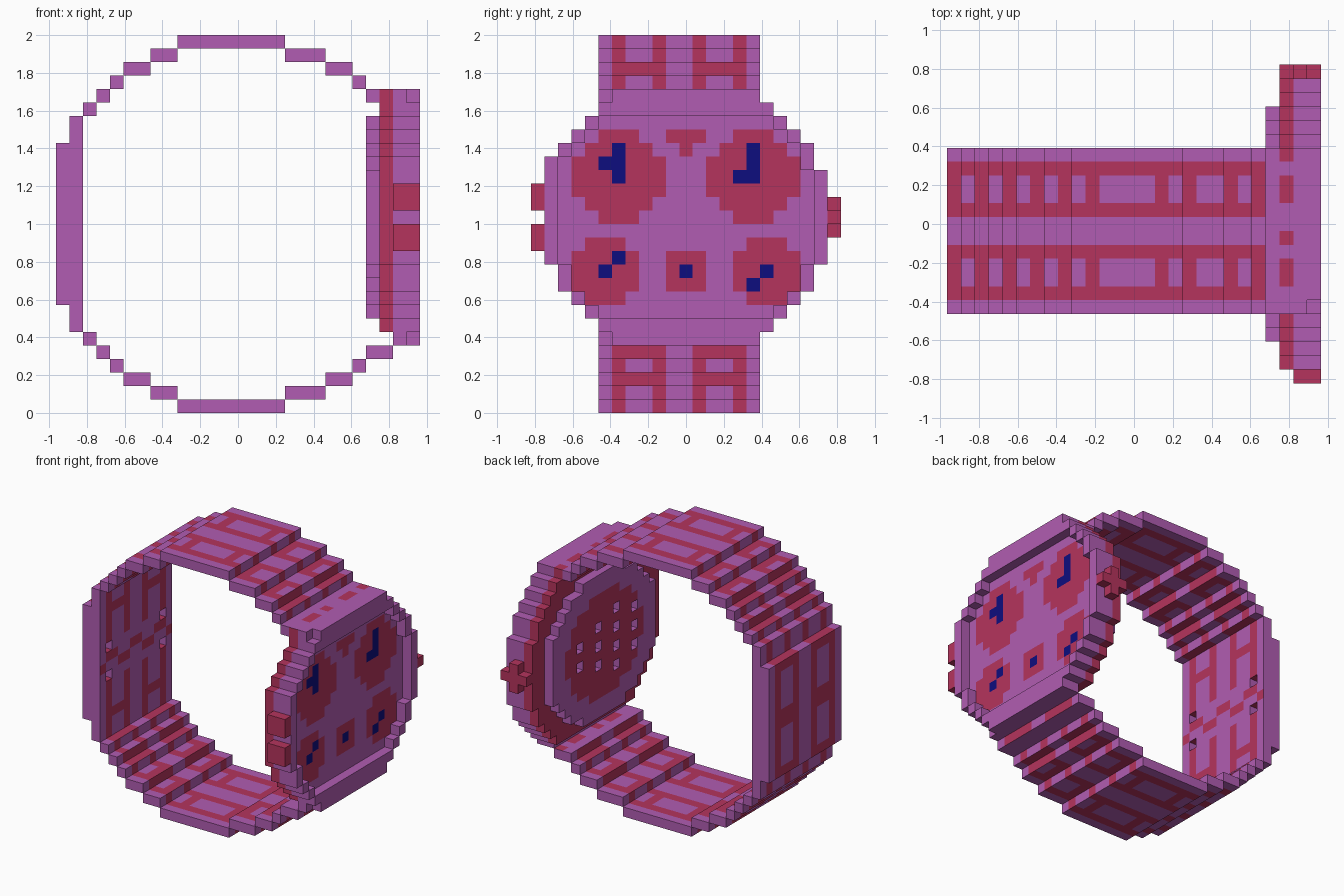
import bpy, bmesh

cube = bpy.data.objects.get("Cube")
if cube:
    bpy.data.objects.remove(cube, do_unlink=True)

UNIT = 1 / 14                      # edge of one block
ORIGIN = (-13.5, -11.5, 0)         # grid corner, in blocks
PURPLE, RED, BLUE = range(3)


def material(name, colour):
    mat = bpy.data.materials.new(name)
    mat.use_nodes = True
    rgba = (*colour, 1)
    mat.diffuse_color = rgba
    mat.node_tree.nodes["Principled BSDF"].inputs["Base Color"].default_value = rgba
    return mat


MATERIALS = [material("purple", (0.44, 0.108, 0.445)),
             material("crimson", (0.46, 0.034, 0.11)),
             material("navy blue", (0.004, 0.004, 0.21))]


def block(x0, x1, y0, y1, z0, z1):
    return {(x, y, z) for x in range(x0, x1) for y in range(y0, y1) for z in range(z0, z1)}


def build(name, cells, paint):
    """Skin a set of grid blocks; paint(cell, axis, sign) gives the colour of each face."""
    bm = bmesh.new()
    verts = {}

    def vert(p):
        if p not in verts:
            verts[p] = bm.verts.new([(c + o) * UNIT for c, o in zip(p, ORIGIN)])
        return verts[p]

    for cell in sorted(cells):
        for axis in range(3):
            u, w = (axis + 1) % 3, (axis + 2) % 3
            for sign in (-1, 1):
                near = list(cell)
                near[axis] += sign
                if tuple(near) in cells:
                    continue
                loop = []
                for du, dw in ((0, 0), (1, 0), (1, 1), (0, 1))[::sign]:
                    p = list(cell)
                    p[axis] += sign > 0
                    p[u] += du
                    p[w] += dw
                    loop.append(vert(tuple(p)))
                bm.faces.new(loop).material_index = paint(cell, axis, sign)
    mesh = bpy.data.meshes.new(name)
    bm.to_mesh(mesh)
    bm.free()
    for mat in MATERIALS:
        mesh.materials.append(mat)
    obj = bpy.data.objects.new(name, mesh)
    bpy.context.collection.objects.link(obj)
    return obj


def plain(colour):
    return lambda cell, axis, sign: colour


# Stepped strap: rows of (z, first x, last x), mirrored top to bottom
STEPS = [(0, 9, 17), (1, 7, 9), (1, 17, 20), (2, 5, 7), (2, 20, 22),
         (3, 4, 5), (3, 22, 23), (4, 3, 4), (4, 23, 25), (5, 2, 3)]
strap = block(0, 1, 5, 17, 8, 20) | block(1, 2, 5, 17, 6, 22)
for z, x0, x1 in STEPS:
    for row in (z, 27 - z):
        strap |= block(x0, x1, 5, 17, row, row + 1)
# Buckle holes on the inside of the clasp
for y in (6, 15):
    for z in (12, 15):
        strap.discard((1, y, z))

RAILS = (6, 9, 12, 15)
GAPS = (7, 8, 13, 14)
RUNGS_X = (0, 2, 4, 6, 8, 10, 15, 17, 20, 22)
RUNGS_Z = (2, 4, 8, 13, 14, 19, 23, 25)


def paint_strap(cell, axis, sign):
    x, y, z = cell
    if axis == 1:
        return RED if x == 24 and z == 23 else PURPLE
    if axis == 2:
        if x == 24 and sign > 0:
            return RED if y in GAPS + (10, 16) else PURPLE
        if x >= 23:
            return PURPLE
        return RED if y in RAILS or (y in GAPS and x in RUNGS_X) else PURPLE
    if x == 1 and sign > 0 and 11 < z < 16:      # zigzag across the clasp
        return RED if z == 13 + y // 2 % 2 else PURPLE
    return RED if y in RAILS or (y in GAPS and z in RUNGS_Z) else PURPLE


build("strap", strap, paint_strap)

# Round case outline: height range for each y column
OUTLINE = {1: (11, 19), 2: (9, 20), 3: (8, 21), 4: (7, 22), 17: (6, 23),
           18: (7, 22), 19: (8, 21), 20: (9, 20), 21: (11, 18)}
OUTLINE.update({y: (5, 24) for y in range(5, 17)})


def disc(x, low=0, high=28):
    return {(x, y, z) for y, (z0, z1) in OUTLINE.items()
            for z in range(max(z0, low), min(z1, high))}


build("case_ring", disc(24, 6, 23), plain(RED))

# Case front with a raised rim around the recessed dial
recess = set()
for y in range(2, 21):
    (a0, a1), (b0, b1) = OUTLINE[y - 1], OUTLINE[y + 1]
    recess |= block(26, 27, y, y + 1, max(a0, b0, 7), min(a1, b1, 22))
rim = disc(26) - recess - {(26, 5, 5), (26, 5, 23)}

# Dial: round subdials as (y, z, radius squared), and their hands
SUBDIALS = [(6, 17, 10), (16, 17, 10), (5, 10, 5), (17, 10, 5), (11, 10, 2)]
HANDS = {(6, 17), (6, 18), (6, 19), (5, 18), (16, 17), (16, 18), (16, 19), (15, 17),
         (6, 11), (5, 10), (17, 10), (16, 9), (11, 10)}
MARKER = {(10, 20), (11, 20), (12, 20), (11, 19)}


def paint_case(cell, axis, sign):
    x, y, z = cell
    if axis or sign < 0 or x != 25:
        return PURPLE
    if (y, z) in HANDS:
        return BLUE
    round_dial = any((y - cy) ** 2 + (z - cz) ** 2 <= r for cy, cz, r in SUBDIALS)
    return RED if round_dial or (y, z) in MARKER else PURPLE


build("case_and_dial", disc(25) | rim, paint_case)


# Back plate with a crimson centre and small vent holes
def inside(y, z, ry, rz):
    return ((y - 11) / ry) ** 2 + ((z - 14) / rz) ** 2 <= 1


plate = {c for c in block(23, 24, 3, 20, 7, 22) if inside(c[1], c[2], 8.7, 7.7)}
for y, heights in ((15, (13, 15)), (12, (12, 14, 16)), (9, (11, 13, 15, 17)), (6, (12, 14, 16))):
    plate -= {(23, y, z) for z in heights}
build("back_plate", plate,
      lambda c, axis, sign: RED if axis == 0 and inside(c[1], c[2], 6.4, 5.6) else PURPLE)

# Cross-shaped crown and two pushers
build("crown", block(24, 27, 22, 23, 14, 15) | block(25, 26, 22, 23, 13, 16), plain(RED))
for name, z in (("lower_pusher", 12), ("upper_pusher", 15)):
    build(name, block(25, 27, 0, 1, z, z + 2), plain(RED))
